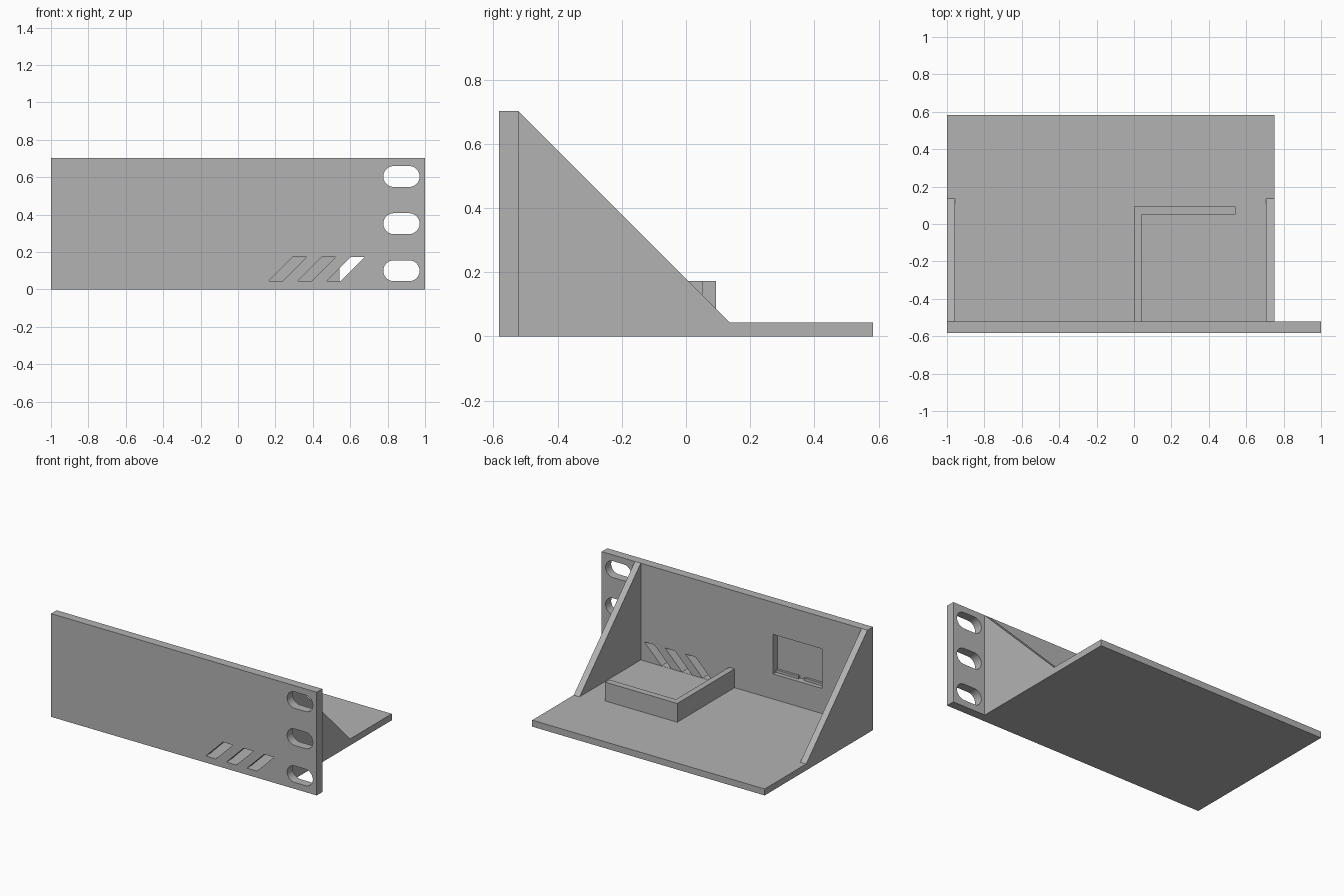
import bpy
import bmesh
from math import cos, sin, pi

if "Cube" in bpy.data.objects:
    bpy.data.objects.remove(bpy.data.objects["Cube"])

grey = bpy.data.materials.new("plain grey")
grey.use_nodes = True
grey.diffuse_color = (0.45, 0.45, 0.45, 1)
grey.node_tree.nodes["Principled BSDF"].inputs["Base Color"].default_value = grey.diffuse_color

FRONT, PLATE_BACK, BACK = -0.582, -0.522, 0.582
LEFT, RIGHT = -1.0, 0.75
FLOOR, TOP, WALL = 0.044, 0.702, 0.044


def prism(name, profile, axis, lo, hi):
    """Extrude a 2D profile along x (yz points), y (xz points) or z (xy points)."""
    place = {"x": lambda a, b, d: (d, a, b),
             "y": lambda a, b, d: (a, d, b),
             "z": lambda a, b, d: (a, b, d)}[axis]
    bm = bmesh.new()
    near = [bm.verts.new(place(a, b, lo)) for a, b in profile]
    far = [bm.verts.new(place(a, b, hi)) for a, b in profile]
    bm.faces.new(near)
    bm.faces.new(far[::-1])
    for i in range(len(profile)):
        j = (i + 1) % len(profile)
        bm.faces.new((near[i], far[i], far[j], near[j]))
    bmesh.ops.recalc_face_normals(bm, faces=bm.faces[:])
    mesh = bpy.data.meshes.new(name)
    bm.to_mesh(mesh)
    bm.free()
    mesh.materials.append(grey)
    obj = bpy.data.objects.new(name, mesh)
    bpy.context.collection.objects.link(obj)
    return obj


def rect(a0, a1, b0, b1):
    return [(a0, b0), (a1, b0), (a1, b1), (a0, b1)]


def capsule(cx, cz, half, r, steps=12):
    pts = []
    for side, start in ((1, -pi / 2), (-1, pi / 2)):
        for i in range(steps + 1):
            t = start + pi * i / steps
            pts.append((cx + side * (half - r) + r * cos(t), cz + r * sin(t)))
    return pts


# Front plate with bolt slots, slanted vents and a rear pocket
plate = prism("front_plate", rect(-1, 1, 0, TOP), "y", FRONT, PLATE_BACK)
through = (FRONT - 0.1, PLATE_BACK + 0.1)
cutters = [prism("bolt_slot_cutter", capsule(0.874, z, 0.097, 0.056), "y", *through)
           for z in (0.1, 0.352, 0.604)]
for i in range(3):
    x = 0.165 + 0.155 * i
    slant = [(x, 0.045), (x + 0.075, 0.045), (x + 0.204, 0.174), (x + 0.129, 0.174)]
    cutters.append(prism("vent_cutter", slant, "y", *through))
cutters.append(prism("pocket_cutter", rect(-0.66, -0.29, 0.215, 0.484), "y",
                     FRONT + 0.014, through[1]))

bpy.context.view_layer.objects.active = plate
for cutter in cutters:
    cutter.hide_render = True
    mod = plate.modifiers.new("cut", "BOOLEAN")
    mod.operation = "DIFFERENCE"
    mod.solver = "EXACT"
    mod.object = cutter
    bpy.ops.object.modifier_apply(modifier=mod.name)
    bpy.data.objects.remove(cutter)

# Small ledge strips in the pocket
for x0, x1 in ((-0.66, -0.5), (-0.46, -0.29)):
    prism("pocket_ledge", rect(x0, x1, 0.215, 0.233), "y", FRONT + 0.014, FRONT + 0.03)

# Base tray
prism("base_tray", rect(LEFT, RIGHT, PLATE_BACK, BACK), "z", 0, FLOOR)

# Triangular side braces
brace = [(PLATE_BACK, FLOOR), (0.136, FLOOR), (PLATE_BACK, TOP)]
prism("right_brace", brace, "x", LEFT, LEFT + WALL)
prism("left_brace", brace, "x", RIGHT - WALL, RIGHT)

# L-shaped retaining wall behind the vents
corner = [(0, PLATE_BACK), (0.041, PLATE_BACK), (0.041, 0.05),
          (0.543, 0.05), (0.543, 0.094), (0, 0.094)]
prism("retaining_wall", corner, "z", FLOOR, 0.172)
